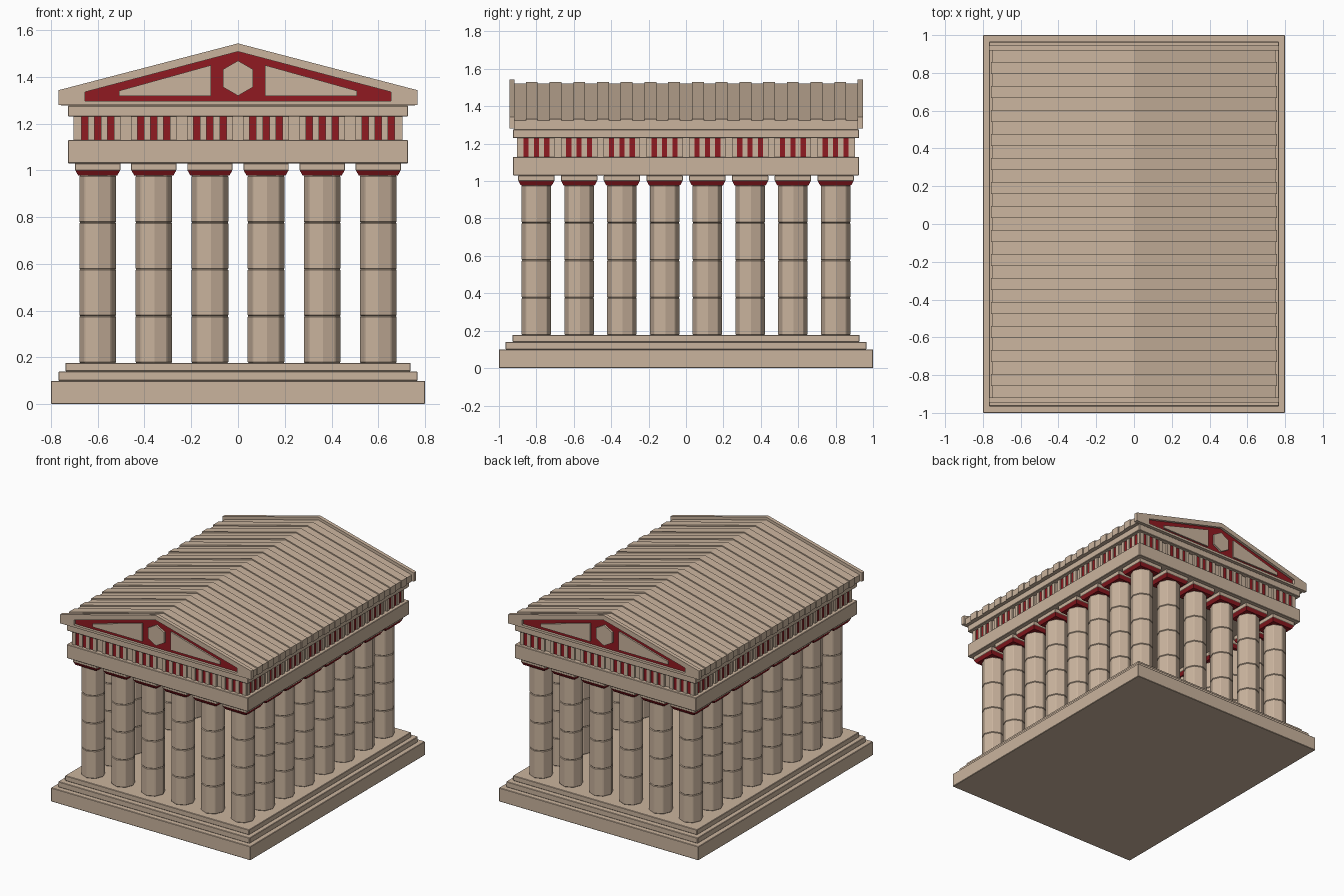
import bpy, bmesh, math

if "Cube" in bpy.data.objects:
    bpy.data.objects.remove(bpy.data.objects["Cube"])


def material(name, rgb):
    m = bpy.data.materials.new(name)
    m.diffuse_color = (*rgb, 1)
    m.use_nodes = True
    m.node_tree.nodes["Principled BSDF"].inputs["Base Color"].default_value = m.diffuse_color
    return m


STONE = material("stone", (0.59, 0.455, 0.34))
RED = material("red_paint", (0.28, 0.01, 0.015))


def finish(name, bm, mat, bevel=0):
    bmesh.ops.recalc_face_normals(bm, faces=bm.faces)
    me = bpy.data.meshes.new(name)
    bm.to_mesh(me)
    bm.free()
    me.materials.append(mat)
    ob = bpy.data.objects.new(name, me)
    bpy.context.collection.objects.link(ob)
    if bevel:
        mod = ob.modifiers.new("edge_bevel", 'BEVEL')
        mod.width, mod.segments = bevel, 1
    return ob


def add_box(bm, cx, cy, hx, hy, z0, z1):
    vs = bmesh.ops.create_cube(bm, size=2)["verts"]
    for v in vs:
        v.co = (cx + v.co.x * hx, cy + v.co.y * hy, z0 if v.co.z < 0 else z1)


def add_cone(bm, cx, cy, r0, r1, z0, z1, sides, turn=0.0):
    vs = bmesh.ops.create_cone(bm, cap_ends=True, segments=sides,
                               radius1=r0, radius2=r1, depth=z1 - z0)["verts"]
    c, s = math.cos(turn), math.sin(turn)
    for v in vs:
        x, y, z = v.co
        v.co = (cx + x * c - y * s, cy + x * s + y * c, z + (z0 + z1) / 2)


def add_prism(bm, pts, y0, y1):
    # extrude an x-z outline along y
    a = [bm.verts.new((x, y0, z)) for x, z in pts]
    b = [bm.verts.new((x, y1, z)) for x, z in pts]
    bm.faces.new(a)
    bm.faces.new(b[::-1])
    for i in range(len(pts)):
        j = (i + 1) % len(pts)
        bm.faces.new((a[i], b[i], b[j], a[j]))


def slab(name, hx, hy, z0, z1, bevel=0.003):
    bm = bmesh.new()
    add_box(bm, 0, 0, hx, hy, z0, z1)
    finish(name, bm, STONE, bevel)


def gable(hw, z0, z1, top):
    return [(-hw, z0), (hw, z0), (hw, z1), (0, top), (-hw, z1)]


# stepped base
slab("base_step_lower", 0.80, 1.00, 0, 0.10)
slab("base_step_middle", 0.768, 0.965, 0.10, 0.14)
slab("base_step_upper", 0.738, 0.928, 0.14, 0.177)

# column positions around the perimeter
XS = [-0.6 + 0.24 * i for i in range(6)]
YS = [-0.8 + 1.6 / 7 * i for i in range(8)]
spots = [(x, y) for x in XS for y in YS if abs(x) > 0.59 or abs(y) > 0.79]

# columns: four octagonal drums each, red neck and square cap
drums, necks, caps = bmesh.new(), bmesh.new(), bmesh.new()
for x, y in spots:
    for k in range(4):
        add_cone(drums, x, y, 0.08, 0.08, 0.177 + 0.2 * k, 0.377 + 0.2 * k, 8)
    q = math.sqrt(2)
    add_cone(necks, x, y, 0.083 * q, 0.096 * q, 0.977, 1.0, 4, math.pi / 4)
    add_box(caps, x, y, 0.097, 0.097, 1.0, 1.03)
finish("column_drums", drums, STONE, 0.004)
finish("column_necks", necks, RED)
finish("column_caps", caps, STONE, 0.002)

# beams
slab("architrave", 0.727, 0.925, 1.03, 1.13)
slab("frieze_core", 0.69, 0.89, 1.13, 1.23, 0)
slab("cornice", 0.727, 0.925, 1.23, 1.277)

# frieze: seven strips over each column, alternating stone and red
stone_bars, red_bars = bmesh.new(), bmesh.new()
for k in range(-3, 4):
    red = k % 2 == 0
    bm, out = (red_bars, 0.007) if red else (stone_bars, 0.014)
    off = k * 0.028
    for s in (-1, 1):
        for x in XS:
            add_box(bm, x + off, s * (0.89 + out / 2), 0.014, out / 2, 1.13, 1.23)
        for y in YS:
            add_box(bm, s * (0.69 + out / 2), y + off, out / 2, 0.014, 1.13, 1.23)
finish("frieze_stone_bars", stone_bars, STONE)
finish("frieze_red_bars", red_bars, RED)

# roof: alternating high and low tile strips
roof = bmesh.new()
N, LEN = 29, 1.84
for i in range(N):
    y0 = -LEN / 2 + LEN / N * i
    high = gable(0.757, 1.277, 1.331, 1.531)
    low = gable(0.750, 1.277, 1.324, 1.523)
    add_prism(roof, low if i % 2 == 0 else high, y0, y0 + LEN / N)
finish("roof_tiles", roof, STONE)

# pediments at both ends
outer = gable(0.767, 1.28, 1.343, 1.543)
inner = gable(0.655, 1.297, 1.335, 1.508)
frame, panel, relief = bmesh.new(), bmesh.new(), bmesh.new()
for s in (-1, 1):
    y0, y1 = s * 0.918, s * 0.945
    rings = [[frame.verts.new((x, y, z)) for x, z in loop]
             for loop, y in ((outer, y0), (outer, y1), (inner, y1), (inner, y0))]
    for r in range(4):
        a, b = rings[r], rings[(r + 1) % 4]
        for i in range(5):
            j = (i + 1) % 5
            frame.faces.new((a[i], a[j], b[j], b[i]))
    add_prism(panel, inner, s * 0.915, s * 0.926)
    # raised side panels and central hexagon
    for m in (-1, 1):
        add_prism(relief, [(m * 0.51, 1.318), (m * 0.115, 1.318),
                           (m * 0.115, 1.45), (m * 0.51, 1.34)], s * 0.92, s * 0.937)
    hexagon = [(0.075 * math.sin(math.pi / 3 * i), 1.394 + 0.075 * math.cos(math.pi / 3 * i))
               for i in range(6)]
    add_prism(relief, hexagon, s * 0.92, s * 0.94)
finish("pediment_frames", frame, STONE)
finish("pediment_panels", panel, RED)
finish("pediment_reliefs", relief, STONE)
